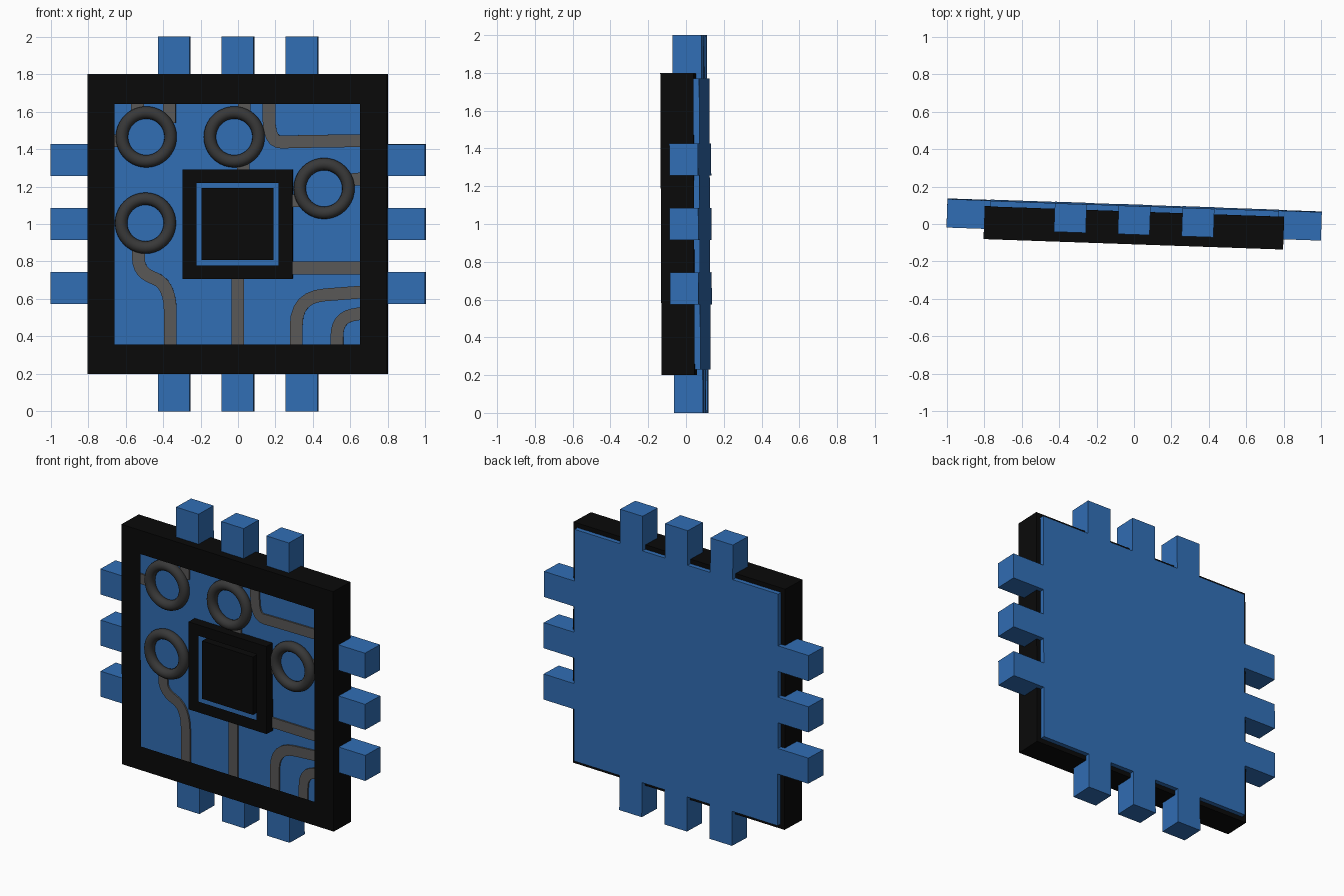
import bpy, bmesh, math
from mathutils import Matrix, Vector

if "Cube" in bpy.data.objects:
    bpy.data.objects.remove(bpy.data.objects["Cube"])

FRONT, FLOOR, BACK = -0.105, -0.042, 0.10
parts = []


def material(name, rgb):
    m = bpy.data.materials.new(name)
    m.diffuse_color = (*rgb, 1)
    m.use_nodes = True
    m.node_tree.nodes["Principled BSDF"].inputs["Base Color"].default_value = m.diffuse_color
    return m


BLUE = material("blue", (0.03, 0.155, 0.46))
BLACK = material("black", (0.003, 0.003, 0.003))
DARK = material("dark_grey", (0.04, 0.04, 0.04))
GREY = material("grey", (0.1, 0.098, 0.095))


def finish(name, bm, mat):
    bmesh.ops.recalc_face_normals(bm, faces=bm.faces)
    me = bpy.data.meshes.new(name)
    bm.to_mesh(me)
    bm.free()
    me.materials.append(mat)
    ob = bpy.data.objects.new(name, me)
    bpy.context.collection.objects.link(ob)
    parts.append(ob)
    return ob


def box(name, x0, x1, y0, y1, z0, z1, mat):
    bm = bmesh.new()
    m = Matrix.Translation(((x0 + x1) / 2, (y0 + y1) / 2, (z0 + z1) / 2)) @ \
        Matrix.Diagonal((x1 - x0, y1 - y0, z1 - z0, 1))
    bmesh.ops.create_cube(bm, size=1, matrix=m)
    return finish(name, bm, mat)


def square_frame(name, sections, mat):
    """Square ring swept through (half width, half height, y) sections, closed."""
    bm = bmesh.new()
    loops = [[bm.verts.new((sx * w, y, 1 + sz * h))
              for sx, sz in ((-1, -1), (1, -1), (1, 1), (-1, 1))]
             for w, h, y in sections]
    for a, b in zip(loops, loops[1:] + loops[:1]):
        for i in range(4):
            j = (i + 1) % 4
            bm.faces.new((a[i], a[j], b[j], b[i]))
    return finish(name, bm, mat)


def trace(name, pts, radius=0.12, width=0.068):
    """Flat raised strip along an x-z path with rounded corners."""
    pts = [Vector(p) for p in pts]
    path = [pts[0]]
    for a, p, b in zip(pts, pts[1:], pts[2:]):
        s = p + (a - p).normalized() * min(radius, (a - p).length * 0.5)
        e = p + (b - p).normalized() * min(radius, (b - p).length * 0.5)
        for k in range(7):
            t = k / 6
            path.append(s * (1 - t) ** 2 + p * 2 * t * (1 - t) + e * t * t)
    path.append(pts[-1])
    path = [p for i, p in enumerate(path) if i == 0 or (p - path[i - 1]).length > 1e-4]
    bm = bmesh.new()
    rows = []
    for i, p in enumerate(path):
        d = (path[min(i + 1, len(path) - 1)] - path[max(i - 1, 0)]).normalized()
        n = Vector((-d.y, d.x)) * width / 2
        l, r = p + n, p - n
        rows.append([bm.verts.new((q.x, y, q.y)) for q, y in
                     ((l, FLOOR), (l, FLOOR - 0.01), (r, FLOOR - 0.01), (r, FLOOR))])
    for a, b in zip(rows, rows[1:]):
        for i in range(3):
            bm.faces.new((a[i], a[i + 1], b[i + 1], b[i]))
    bm.faces.new(rows[0])
    bm.faces.new(rows[-1])
    return finish(name, bm, GREY)


def ring(name, x, z):
    bpy.ops.mesh.primitive_torus_add(major_radius=0.13, minor_radius=0.033,
                                     major_segments=40, minor_segments=14)
    ob = bpy.context.object
    ob.name = name
    ob.data.materials.append(DARK)
    bpy.ops.object.shade_smooth()
    ob.data.transform(Matrix.Translation((x, -0.062, z)) @ Matrix.Rotation(math.pi / 2, 4, 'X'))
    parts.append(ob)


# Board and its twelve contact pins
box("board", -0.77, 0.77, FLOOR, BACK, 0.23, 1.77, BLUE)
for i, c in enumerate((-0.341, 0, 0.341)):
    lo, hi = c - 0.085, c + 0.085
    box(f"pin_left_{i}", -1, -0.77, -0.052, BACK, 1 + lo, 1 + hi, BLUE)
    box(f"pin_right_{i}", 0.77, 1, -0.052, BACK, 1 + lo, 1 + hi, BLUE)
    box(f"pin_bottom_{i}", lo, hi, -0.052, BACK, 0, 0.23, BLUE)
    box(f"pin_top_{i}", lo, hi, -0.052, BACK, 1.77, 2, BLUE)

# Outer frame, undercut behind its front lip
square_frame("outer_frame", [(0.80, 0.80, 0.07), (0.80, 0.80, FRONT), (0.656, 0.642, FRONT),
                             (0.765, 0.765, FLOOR), (0.765, 0.765, 0.07)], BLACK)

# Central processor: rim and core
square_frame("processor_rim", [(0.294, 0.292, FLOOR), (0.294, 0.292, FRONT),
                               (0.219, 0.220, FRONT), (0.285, 0.285, FLOOR)], BLACK)
box("processor_core", -0.192, 0.192, FRONT, FLOOR, 0.807, 1.193, BLACK)

# Ring terminals
for i, (x, z) in enumerate(((-0.488, 1.465), (-0.018, 1.465), (0.462, 1.19), (-0.492, 1.005))):
    ring(f"ring_terminal_{i}", x, z)

# Circuit traces
E, T, B = 0.70, 1.70, 0.30
for i, path in enumerate((
        [(-0.535, T), (-0.535, 1.58)],
        [(-0.365, T), (-0.365, 1.54)],
        [(-E, 1.445), (-0.61, 1.445)],
        [(0.035, T), (0.035, 1.57)],
        [(0.03, 1.36), (0.03, 1.27)],
        [(0.167, T), (0.167, 1.435), (0.30, 1.44), (E, 1.446)],
        [(0.59, 1.235), (E, 1.245)],
        [(0.27, 1.125), (0.36, 1.125)],
        [(-0.53, 0.89), (-0.53, 0.74), (-0.36, 0.68), (-0.36, B)],
        [(0, 0.73), (0, B)],
        [(0.27, 0.765), (E, 0.765)],
        [(0.313, B), (0.313, 0.61), (E, 0.64)],
        [(0.53, B), (0.53, 0.50), (E, 0.53)])):
    trace(f"circuit_trace_{i}", path, radius=0.15)

# The whole model sits very slightly turned and tilted
M = Matrix.Translation((0, 0, 1)) @ Matrix.Rotation(math.radians(0.25), 4, 'X') @ \
    Matrix.Rotation(math.radians(-2), 4, 'Z') @ Matrix.Translation((0, 0, -1))
for ob in parts:
    ob.data.transform(M)
